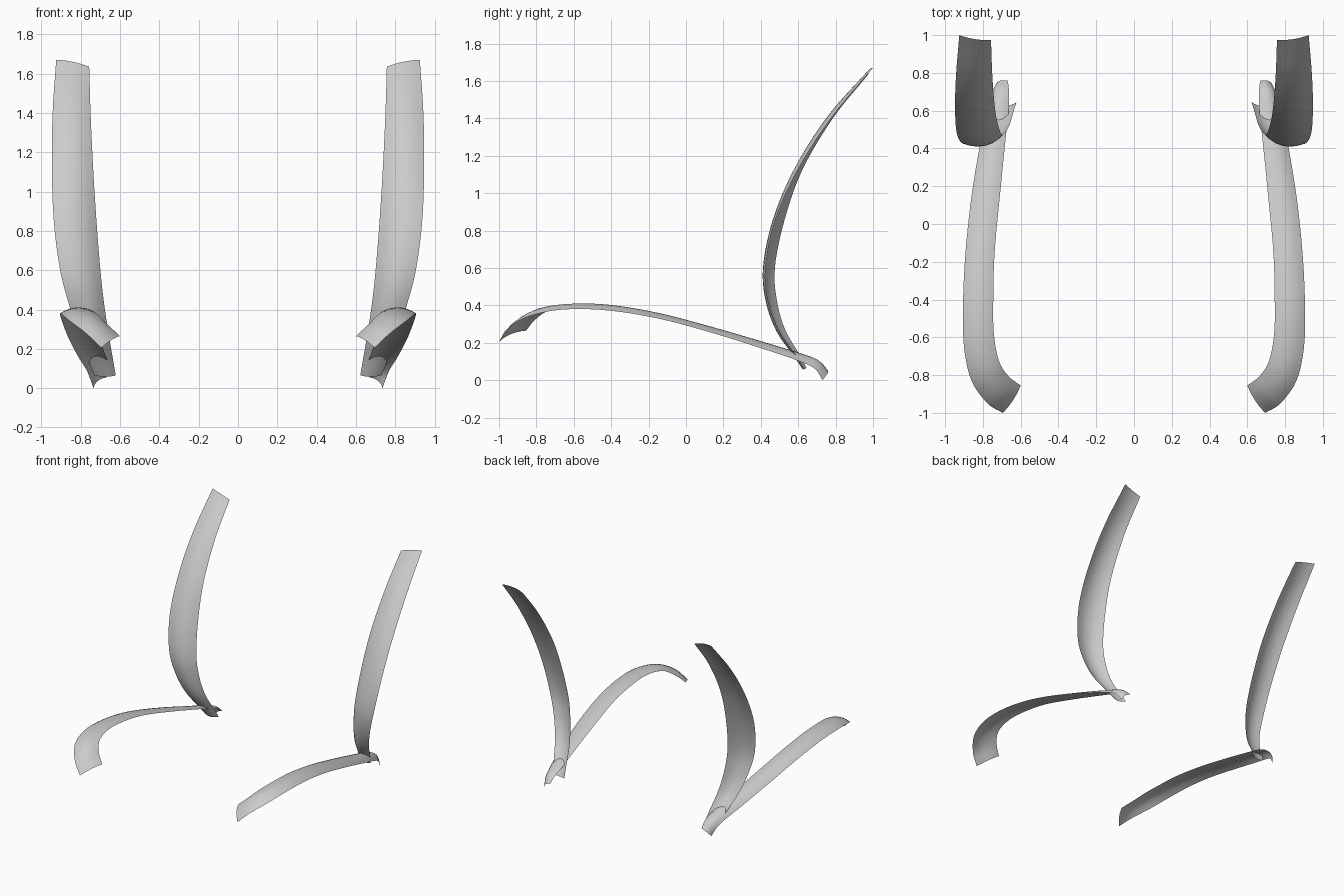
import bpy
from mathutils import Vector

if "Cube" in bpy.data.objects:
    bpy.data.objects.remove(bpy.data.objects["Cube"])

ACROSS, ALONG = 6, 5


def catmull(p0, p1, p2, p3, t):
    return [0.5 * (2*b + (c - a)*t + (2*a - 5*b + 4*c - d)*t*t + (3*b - a - 3*c + d)*t**3)
            for a, b, c, d in zip(p0, p1, p2, p3)]


def ribbon(name, stations):
    """Arched sheet; station = inner edge xyz, outer edge xyz, arch height."""
    s = [[2*a - b for a, b in zip(stations[0], stations[1])]] + list(stations)
    s.append([2*a - b for a, b in zip(stations[-1], stations[-2])])
    rows = []
    for i in range(1, len(s) - 2):
        rows += [catmull(*s[i - 1:i + 3], k / ALONG) for k in range(ALONG)]
    rows.append(list(stations[-1]))
    inner = [Vector(r[:3]) for r in rows]
    outer = [Vector(r[3:6]) for r in rows]
    mid = [(a + b) / 2 for a, b in zip(inner, outer)]
    verts, faces = [], []
    n = ACROSS + 1
    for i, r in enumerate(rows):
        tangent = mid[min(i + 1, len(rows) - 1)] - mid[max(i - 1, 0)]
        normal = (outer[i] - inner[i]).cross(tangent).normalized()
        for j in range(n):
            u = j / ACROSS
            verts.append(inner[i].lerp(outer[i], u) + normal * r[6] * 4 * u * (1 - u))
    for i in range(len(rows) - 1):
        for j in range(ACROSS):
            a = i * n + j
            faces.append((a, a + 1, a + n + 1, a + n))
    mesh = bpy.data.meshes.new(name)
    mesh.from_pydata(verts, [], faces)
    mesh.shade_smooth()
    obj = bpy.data.objects.new(name, mesh)
    bpy.context.collection.objects.link(obj)
    obj.modifiers.new("Mirror", 'MIRROR').use_clip = False
    return obj


# Low rails, from the hooked front tips back to the drooping rear tips
ribbon("lower_rails", [
    (.60, -.855, .265, .695, -1.0, .205, .015),
    (.665, -.805, .325, .775, -.95, .28, .025),
    (.715, -.725, .375, .86, -.83, .345, .025),
    (.742, -.58, .395, .90, -.65, .378, .022),
    (.745, -.40, .388, .905, -.42, .373, .022),
    (.738, -.15, .348, .892, -.15, .33, .02),
    (.71, .15, .27, .86, .15, .25, .02),
    (.68, .45, .183, .81, .45, .155, .022),
    (.662, .62, .13, .775, .61, .10, .025),
    (.662, .705, .10, .757, .69, .06, .025),
    (.668, .758, .055, .735, .73, .0, .02),
])

# Tall curved uprights, from the floor end to the top
ribbon("back_uprights", [
    (.622, .645, .065, .73, .63, .065, .015),
    (.635, .605, .14, .765, .575, .15, .02),
    (.657, .53, .27, .81, .495, .27, .028),
    (.68, .487, .42, .858, .44, .42, .033),
    (.70, .475, .60, .905, .425, .60, .035),
    (.72, .525, .85, .937, .475, .85, .033),
    (.737, .62, 1.12, .947, .595, 1.12, .03),
    (.75, .785, 1.40, .943, .775, 1.40, .025),
    (.757, .975, 1.635, .925, 1.0, 1.67, .012),
])
